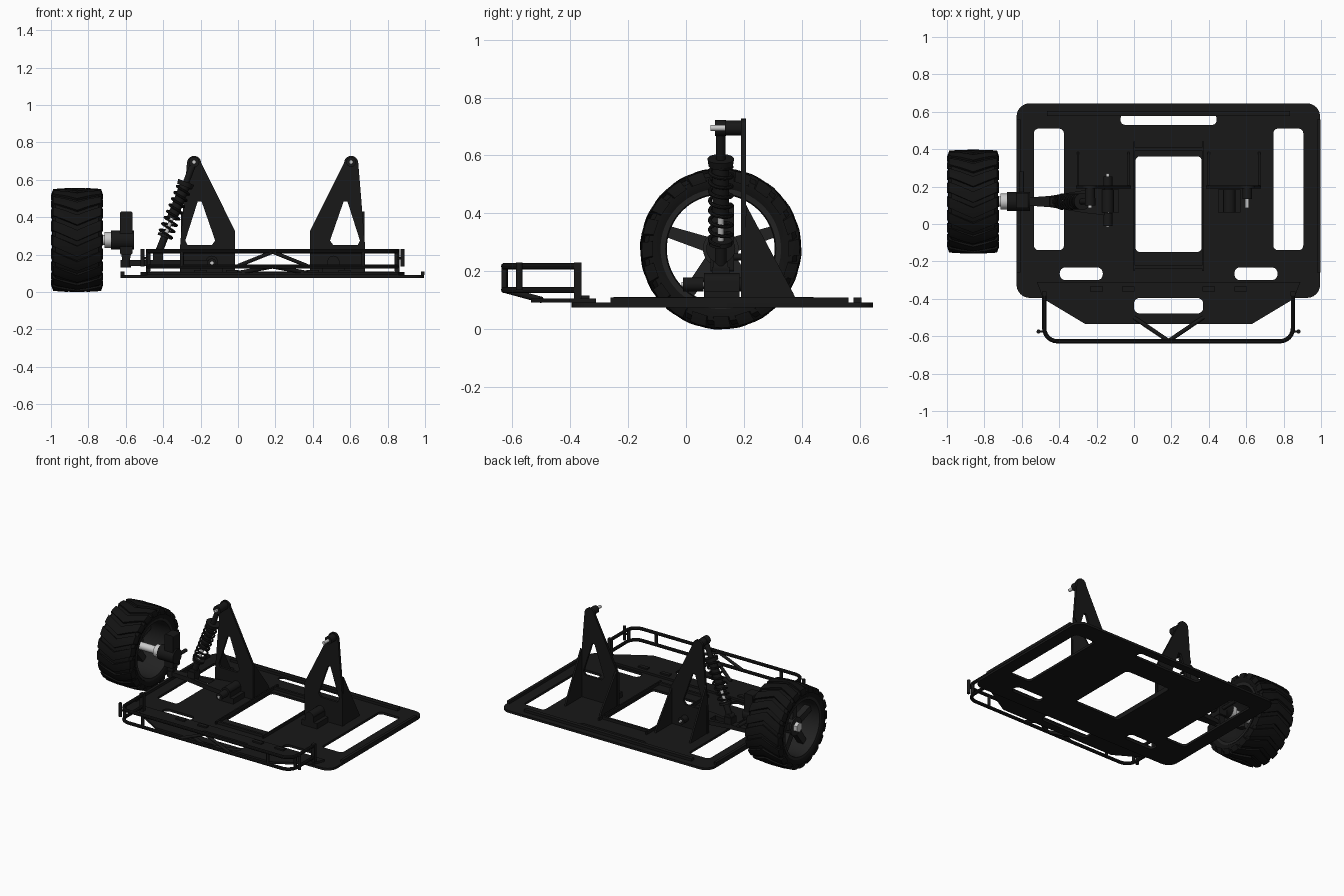
import bpy, bmesh
from math import sin, cos, pi, radians
from mathutils import Vector

if "Cube" in bpy.data.objects:
    bpy.data.objects.remove(bpy.data.objects["Cube"])

MID = 0.185          # centre line of the chassis in x
WY, WZ = 0.12, 0.278  # wheel axis


def material(name, v):
    m = bpy.data.materials.new(name)
    m.diffuse_color = (v, v, v, 1)
    m.use_nodes = True
    m.node_tree.nodes["Principled BSDF"].inputs["Base Color"].default_value = m.diffuse_color
    return m


BLACK = material("black_paint", 0.009)
RUBBER = material("rubber", 0.006)
RIM = material("rim_dark", 0.016)
METAL = material("bare_metal", 0.55)


def sx(x, s):
    return MID + (x - MID) * s


def add_mesh(name, me, mat):
    me.materials.clear()
    me.materials.append(mat)
    ob = bpy.data.objects.new(name, me)
    bpy.context.collection.objects.link(ob)
    return ob


def curve_mesh(cu):
    tmp = bpy.data.objects.new("tmp", cu)
    bpy.context.collection.objects.link(tmp)
    dg = bpy.context.evaluated_depsgraph_get()
    me = bpy.data.meshes.new_from_object(tmp.evaluated_get(dg))
    bpy.data.objects.remove(tmp)
    return me


def add_spline(cu, pts, cyclic):
    sp = cu.splines.new('POLY')
    sp.points.add(len(pts) - 1)
    for p, c in zip(sp.points, pts):
        p.co = (c[0], c[1], c[2] if len(c) > 2 else 0, 1)
    sp.use_cyclic_u = cyclic


def prism(name, loops, plane, a, b, mat=BLACK):
    """Filled outline with holes, extruded from a to b across its plane."""
    cu = bpy.data.curves.new(name, 'CURVE')
    cu.dimensions, cu.fill_mode, cu.extrude = '2D', 'BOTH', abs(b - a) / 2
    for l in loops:
        add_spline(cu, l, True)
    me = curve_mesh(cu)
    for v in me.vertices:
        u, w, t = v.co.x, v.co.y, v.co.z + (a + b) / 2
        v.co = {'XY': (u, w, t), 'XZ': (u, t, w), 'YZ': (t, u, w)}[plane]
    bm = bmesh.new()
    bm.from_mesh(me)
    bmesh.ops.remove_doubles(bm, verts=bm.verts, dist=1e-5)
    bmesh.ops.recalc_face_normals(bm, faces=bm.faces)
    bm.to_mesh(me)
    bm.free()
    return add_mesh(name, me, mat)


def tube(name, pts, r, mat=BLACK, res=3):
    cu = bpy.data.curves.new(name, 'CURVE')
    cu.dimensions, cu.bevel_depth, cu.bevel_resolution, cu.use_fill_caps = '3D', r, res, True
    add_spline(cu, pts, False)
    return add_mesh(name, curve_mesh(cu), mat)


def rod(name, a, b, r, mat=BLACK, n=24, r2=None):
    a, b = Vector(a), Vector(b)
    bm = bmesh.new()
    bmesh.ops.create_cone(bm, cap_ends=True, segments=n, radius1=r,
                          radius2=r if r2 is None else r2, depth=(b - a).length)
    me = bpy.data.meshes.new(name)
    bm.to_mesh(me)
    bm.free()
    ob = add_mesh(name, me, mat)
    ob.location = (a + b) / 2
    ob.rotation_euler = (b - a).to_track_quat('Z', 'Y').to_euler()
    return ob


def box(name, x0, x1, y0, y1, z0, z1, mat=BLACK):
    return prism(name, [[(x0, y0), (x1, y0), (x1, y1), (x0, y1)]], 'XY', z0, z1, mat)


def rrect(x0, x1, y0, y1, r, n=6):
    pts = []
    for cx, cy, q in ((x1 - r, y1 - r, 0), (x0 + r, y1 - r, 1), (x0 + r, y0 + r, 2), (x1 - r, y0 + r, 3)):
        pts += [(cx + r * cos((q + i / n) * pi / 2), cy + r * sin((q + i / n) * pi / 2)) for i in range(n + 1)]
    return pts


def lathe(name, prof, mat, n=72):
    """Closed (x, radius) profile turned about the wheel axis."""
    bm = bmesh.new()
    rings = [[bm.verts.new((x, WY + r * cos(2 * pi * i / n), WZ + r * sin(2 * pi * i / n))) for x, r in prof]
             for i in range(n)]
    k = len(prof)
    for i in range(n):
        p, q = rings[i], rings[(i + 1) % n]
        for j in range(k):
            bm.faces.new((p[j], p[(j + 1) % k], q[(j + 1) % k], q[j]))
    bmesh.ops.recalc_face_normals(bm, faces=bm.faces)
    me = bpy.data.meshes.new(name)
    bm.to_mesh(me)
    bm.free()
    return add_mesh(name, me, mat)


# Chassis plate with cut-outs
prism("chassis_plate", [rrect(-0.628, 0.995, -0.395, 0.645, 0.07),
                        rrect(-0.535, -0.375, -0.14, 0.51, 0.025), rrect(0.745, 0.905, -0.14, 0.51, 0.025),
                        rrect(0.008, 0.362, -0.15, 0.362, 0.025), rrect(-0.072, 0.442, 0.53, 0.588, 0.025),
                        rrect(-0.397, -0.167, -0.3, -0.232, 0.03), rrect(0.537, 0.767, -0.3, -0.232, 0.03)],
      'XY', 0.076, 0.092)
# Front skid plate
prism("front_skid_plate", [[(-0.52, -0.31), (-0.485, -0.4), (-0.26, -0.535), (0.63, -0.535), (0.855, -0.4), (0.89, -0.31)],
                           rrect(0, 0.37, -0.478, -0.396, 0.03)], 'XY', 0.092, 0.107)
# Stiffening ribs
box("rear_rib", -0.465, 0.835, 0.578, 0.605, 0.09, 0.11)
for y in (-0.23, 0.4):
    box("centre_cross_rib", 0, 0.37, y - 0.008, y + 0.008, 0.09, 0.11)
for s in (1, -1):
    x = sorted((sx(-0.628, s), sx(-0.608, s)))
    box("side_rib", *x, -0.26, 0.56, 0.09, 0.11)
    x = sorted((sx(-0.004, s), sx(0.006, s)))
    box("centre_long_rib", *x, -0.25, 0.44, 0.09, 0.112)
    for c in (-0.2, -0.03):
        box("skid_boss", sx(c, s) - 0.034, sx(c, s) + 0.034, -0.36, -0.333, 0.1, 0.117)

# Bumper: two bent tubes, posts and struts
for nm, z in (("upper", 0.218), ("lower", 0.136)):
    arc = [(-0.41 - 0.07 * cos(t * pi / 12), -0.557 - 0.07 * sin(t * pi / 12)) for t in range(7)]
    half = [(-0.48, -0.372)] + arc
    path = [(x, y, z) for x, y in half] + [(sx(x, -1), y, z) for x, y in reversed(half)]
    tube("bumper_%s_tube" % nm, path, 0.0115)
for s in (1, -1):
    box("bumper_rear_post", sx(-0.48, s) - 0.013, sx(-0.48, s) + 0.013, -0.386, -0.36, 0.1, 0.23)
    rod("bumper_front_post", (sx(-0.3, s), -0.627, 0.136), (sx(-0.3, s), -0.627, 0.218), 0.01, n=12)
    rod("bumper_side_post", (sx(-0.477, s), -0.575, 0.136), (sx(-0.477, s), -0.575, 0.218), 0.01, n=12)
    rod("bumper_end_pin", (sx(-0.51, s), -0.575, 0.135), (sx(-0.51, s), -0.575, 0.23), 0.011, n=12)
    rod("bumper_pin_link", (sx(-0.51, s), -0.575, 0.18), (sx(-0.477, s), -0.575, 0.18), 0.006, n=12)
    rod("bumper_v_strut", (MID, -0.625, 0.214), (sx(0.0, s), -0.625, 0.14), 0.01, n=12)
    rod("bumper_foot_strut", (MID, -0.625, 0.136), (sx(0.0, s), -0.5, 0.102), 0.011, n=12)

# Shock towers with gussets and top pegs, lower arm mounts
top = [(-0.235 + 0.038 * cos(pi * i / 8), 0.69 + 0.038 * sin(pi * i / 8)) for i in range(9)]
outer = [(-0.31, 0.09), (-0.015, 0.09), (-0.015, 0.325)] + top + [(-0.31, 0.24)]
inner = [(-0.27, 0.25), (-0.14, 0.25), (-0.122, 0.275), (-0.195, 0.485), (-0.215, 0.485), (-0.282, 0.275)]
for s in (1, -1):
    prism("shock_tower", [[(sx(x, s), z) for x, z in l] for l in (outer, inner)], 'XZ', 0.19, 0.207)
    for x, h in ((-0.3, 0.43), (-0.03, 0.34)):
        prism("tower_gusset", [[(0.2, 0.09), (0.385, 0.09), (0.37, 0.125), (0.207, h)]], 'YZ',
              sx(x, s) - 0.006, sx(x, s) + 0.006)
    px = sx(-0.235, s)
    rod("tower_peg", (px, 0.135, 0.695), (px, 0.195, 0.695), 0.026)
    rod("tower_peg_bolt", (px, 0.085, 0.695), (px, 0.14, 0.695), 0.011, METAL, 12)
    ax = sx(-0.14, s)
    box("arm_mount_base", ax - 0.06, ax + 0.06, 0.062, 0.185, 0.09, 0.13)
    box("arm_mount", ax - 0.034, ax + 0.034, 0.062, 0.185, 0.12, 0.165)
    rod("arm_mount_barrel", (ax, 0.062, 0.162), (ax, 0.185, 0.162), 0.032)

# Lower suspension arm and pivots
prism("lower_arm", [[(-0.59, 0.1), (-0.45, 0.09), (-0.27, 0.06), (-0.14, 0.045), (-0.14, 0.2), (-0.27, 0.18), (-0.45, 0.15), (-0.59, 0.14)],
                    [(-0.4, 0.105), (-0.29, 0.088), (-0.29, 0.152), (-0.4, 0.135)]], 'XY', 0.14, 0.17)
rod("arm_pivot_pin", (-0.14, -0.015, 0.155), (-0.14, 0.27, 0.155), 0.009, METAL, 12)
for y in (-0.01, 0.185):
    rod("arm_pivot_sleeve", (-0.14, y, 0.155), (-0.14, y + 0.07, 0.155), 0.024)
box("shock_lower_bracket", -0.455, -0.4, 0.09, 0.15, 0.16, 0.215)

# Shock absorber
A, B = Vector((-0.235, 0.12, 0.695)), Vector((-0.425, 0.12, 0.21))


def at(t):
    return A.lerp(B, t)


rod("shock_top_eye", (-0.235, 0.1, 0.695), (-0.235, 0.138, 0.695), 0.028)
rod("shock_top_stem", at(0), at(0.25), 0.017)
rod("shock_cap", at(0.22), at(0.27), 0.046, r2=0.042)
rod("shock_body", at(0.25), at(0.62), 0.028)
rod("shock_shaft", at(0.6), at(1), 0.011, METAL, 16)
rod("shock_lower_seat", at(0.8), at(0.83), 0.04)
rod("shock_lower_end", at(0.83), at(1), 0.02)
rod("shock_lower_eye", (-0.425, 0.095, 0.21), (-0.425, 0.145, 0.21), 0.026)
D = (B - A).normalized()
U, V = D.cross(Vector((0, 1, 0))), Vector((0, 1, 0))
TURNS, STEPS = 8, 18
tube("shock_spring", [tuple(at(0.26 + 0.55 * i / (TURNS * STEPS)) + 0.038 * (U * cos(2 * pi * i / STEPS) + V * sin(2 * pi * i / STEPS)))
                      for i in range(TURNS * STEPS + 1)], 0.0065, res=2)

# Steering knuckle and axle
prism("knuckle", [rrect(-0.63, -0.565, 0.2, 0.43, 0.008)], 'XZ', 0.085, 0.165)
prism("knuckle_foot", [[(-0.615, 0.14), (-0.585, 0.14), (-0.57, 0.21), (-0.625, 0.21)]], 'XZ', 0.1, 0.15)
rod("ball_joint", (-0.6, 0.12, 0.13), (-0.6, 0.12, 0.172), 0.028)
rod("steering_arm", (-0.6, 0.15, 0.25), (-0.6, 0.28, 0.25), 0.012, n=12)
rod("knuckle_hub", (-0.68, WY, WZ), (-0.555, WY, WZ), 0.05)
rod("axle_collar", (-0.715, WY, WZ), (-0.675, WY, WZ), 0.042, METAL)
rod("axle", (-0.965, WY, WZ), (-0.67, WY, WZ), 0.026, METAL)
rod("axle_nut", (-0.965, WY, WZ), (-0.935, WY, WZ), 0.034, METAL, 6)

# Wheel: tyre, tread lugs, rim, spokes
lathe("tyre", [(-0.982, 0.2), (-0.994, 0.225), (-0.992, 0.25), (-0.975, 0.265), (-0.745, 0.265),
               (-0.728, 0.25), (-0.726, 0.225), (-0.738, 0.2)], RUBBER)
bm = bmesh.new()
cols = [(-0.999, 0.24, 0.236), (-0.988, 0.272, 0.245), (-0.925, 0.277, 0.255), (-0.86, 0.278, 0.255),
        (-0.795, 0.277, 0.255), (-0.732, 0.272, 0.245), (-0.721, 0.24, 0.236)]
LUGS = 20
for k in range(LUGS):
    secs = []
    for x, ro, ri in cols:
        c = 2 * pi * k / LUGS + radians(13) * (1 - abs(x + 0.86) / 0.14)
        secs.append([bm.verts.new((x, WY + r * cos(c + d), WZ + r * sin(c + d)))
                     for r, d in ((ri, -0.115), (ro, -0.105), (ro + 0.001, 0), (ro, 0.105), (ri, 0.115))])
    for p, q in zip(secs, secs[1:]):
        for j in range(5):
            bm.faces.new((p[j], p[(j + 1) % 5], q[(j + 1) % 5], q[j]))
    bm.faces.new(secs[0])
    bm.faces.new(secs[-1])
bmesh.ops.recalc_face_normals(bm, faces=bm.faces)
me = bpy.data.meshes.new("tread_lugs")
bm.to_mesh(me)
bm.free()
add_mesh("tread_lugs", me, RUBBER)
lathe("rim_barrel", [(-0.988, 0.19), (-0.988, 0.208), (-0.97, 0.208), (-0.96, 0.202), (-0.76, 0.202), (-0.75, 0.208),
                     (-0.732, 0.208), (-0.732, 0.19), (-0.76, 0.186), (-0.96, 0.186)], RIM)
rod("wheel_hub", (-0.94, WY, WZ), (-0.86, WY, WZ), 0.062, RIM)
for k in range(5):
    a = pi / 2 + 2 * pi * k / 5
    quad = [(WY + r * cos(a) - w * sin(a), WZ + r * sin(a) + w * cos(a))
            for r, w in ((0.04, -0.026), (0.19, -0.02), (0.19, 0.02), (0.04, 0.026))]
    prism("spoke", [quad], 'YZ', -0.93, -0.885, RIM)

# Smooth round surfaces, keep edges sharp
bpy.ops.object.select_all(action='SELECT')
bpy.context.view_layer.objects.active = bpy.context.selected_objects[0]
bpy.ops.object.shade_smooth_by_angle(angle=radians(32))
